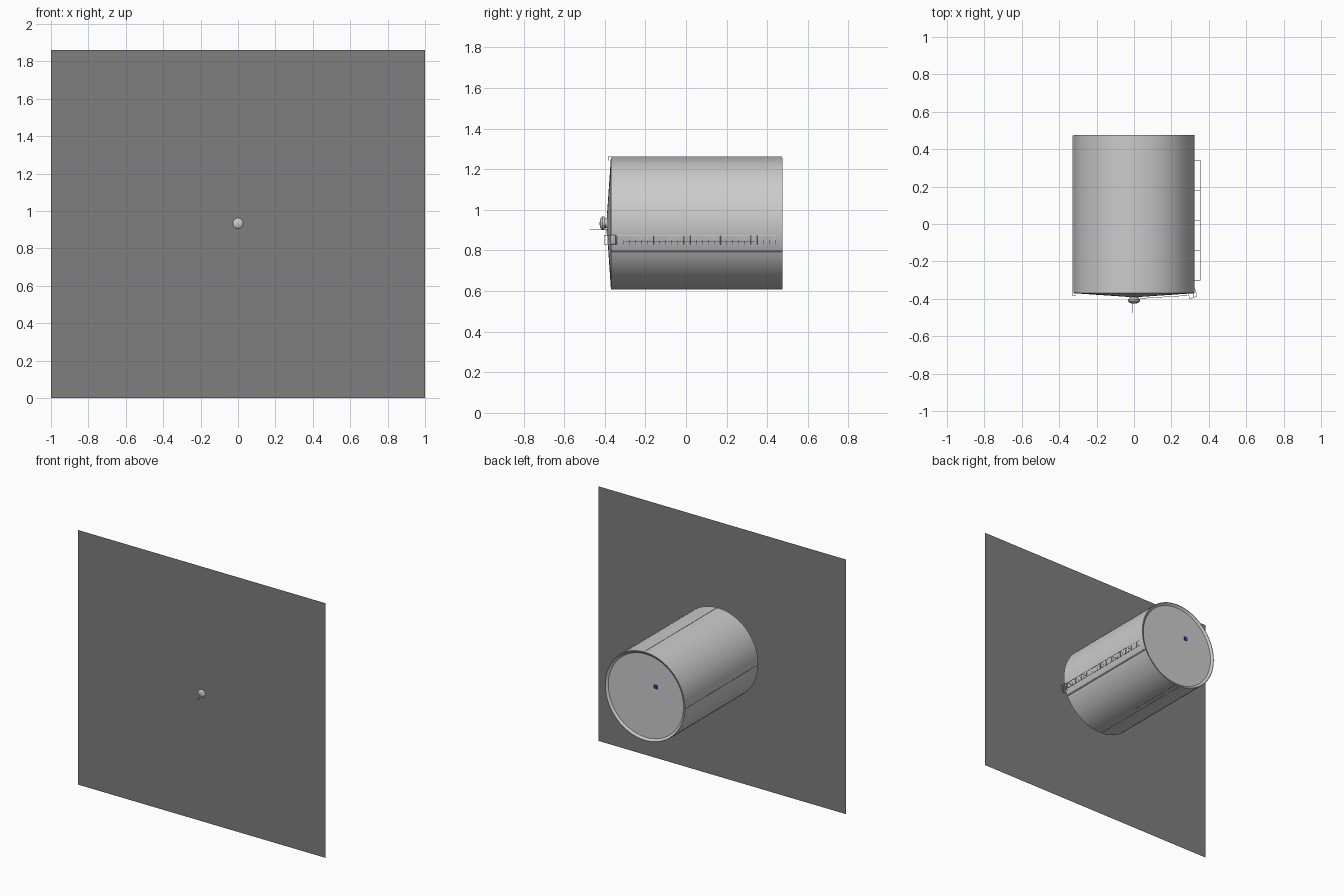
import bpy, bmesh, math
from mathutils import Vector

if "Cube" in bpy.data.objects:
    bpy.data.objects.remove(bpy.data.objects["Cube"])

CZ, R = 0.934, 0.324          # tank axis height and radius


def finish(name, bm, smooth=True, color=None):
    me = bpy.data.meshes.new(name)
    bm.normal_update()
    bm.to_mesh(me)
    bm.free()
    ob = bpy.data.objects.new(name, me)
    bpy.context.collection.objects.link(ob)
    if smooth:
        bpy.ops.object.select_all(action='DESELECT')
        ob.select_set(True)
        bpy.context.view_layer.objects.active = ob
        bpy.ops.object.shade_smooth_by_angle(angle=math.radians(30))
    if color:
        mat = bpy.data.materials.new(name + "_colour")
        mat.diffuse_color = (*color, 1)
        mat.use_nodes = True
        mat.node_tree.nodes["Principled BSDF"].inputs["Base Color"].default_value = mat.diffuse_color
        me.materials.append(mat)
    return ob


def lathe(name, profile, n=64):
    """Revolve (radius, y) pairs around the tank axis."""
    bm = bmesh.new()
    vs = [bm.verts.new((r, y, CZ)) for r, y in profile]
    es = [bm.edges.new(p) for p in zip(vs, vs[1:])]
    bmesh.ops.spin(bm, geom=vs + es, cent=(0, 0, CZ), axis=(0, 1, 0),
                   angle=2 * math.pi, steps=n)
    bmesh.ops.remove_doubles(bm, verts=bm.verts, dist=1e-5)
    bmesh.ops.recalc_face_normals(bm, faces=bm.faces)
    return finish(name, bm)


def tubes(name, paths, r=0.002, sides=8):
    """Round bars along several straight-segment paths, in one object."""
    bm = bmesh.new()
    for path in paths:
        for a, b in zip(path, path[1:]):
            a, b = Vector(a), Vector(b)
            m = (b - a).to_track_quat('Z', 'Y').to_matrix().to_4x4()
            m.translation = (a + b) / 2
            bmesh.ops.create_cone(bm, cap_ends=True, segments=sides, radius1=r,
                                  radius2=r, depth=(b - a).length, matrix=m)
    return finish(name, bm)


def around(angle, r, y):
    """Point on a circle about the tank axis, 0 degrees = +x."""
    a = math.radians(angle)
    return (r * math.cos(a), y, CZ + r * math.sin(a))


# Back panel, a single dark flat sheet
bm = bmesh.new()
bm.faces.new([bm.verts.new(p) for p in
              ((-1, -0.418, 0), (1, -0.418, 0), (1, -0.418, 1.86), (-1, -0.418, 1.86))])
finish("flat_panel", bm, False, (0.21, 0.21, 0.21))

# Tank shell with conical roof and a slightly dished base
lathe("tank_shell", [(0, -0.392), (R, -0.370), (R, 0.475), (R - 0.004, 0.475),
                     (R - 0.020, 0.463), (0, 0.463)])

# Roof vent cap with neck
lathe("vent_neck", [(0, -0.402), (0.024, -0.402), (0.024, -0.388)], 32)
lathe("vent_cap", [(0, -0.426), (0.020, -0.423), (0.028, -0.418), (0.033, -0.412),
                   (0.033, -0.402), (0, -0.402)], 32)

# Thin rod standing out of the roof
tubes("roof_rod", [[(-0.01, -0.39, 0.902), (-0.01, -0.475, 0.902)]], 0.001)

# Pipes running down the shell, bent over the roof edge
tubes("shell_pipes", [[around(a, R - 0.015, -0.381), around(a, R + 0.006, -0.381),
                       around(a, R + 0.006, 0.474)]
                      for a in (90, 180)], 0.001)
tubes("shell_side_pipes", [[around(a, R + 0.001, -0.37), around(a, R + 0.001, 0.474)]
                           for a in (-24.8, -25.8)], 0.002)
tubes("drain_pipes", [[around(-86, R + 0.003, 0.05), around(-86, R + 0.003, 0.474)],
                      [around(-92, R + 0.002, -0.37), around(-92, R + 0.002, 0.474)]], 0.001)

# Ladder: two rails lying close to the shell, with rungs
rails = [[(0.319, -0.39, z), (0.319, 0.44, z)] for z in (0.832, 0.872)]
rungs = []
for i in range(28):
    y = -0.37 + i * 0.03
    rungs.append([(0.319, y, 0.830), (0.319, y, 0.874)])
tubes("ladder_rails", rails, 0.0009)
tubes("ladder_rungs", rungs, 0.0013)

# Level gauge line held off the shell
gauge = [[(0.355, -0.30, 0.845), (0.355, 0.34, 0.845)]]
gauge += [[(0.305, -0.30 + i * 0.16, 0.845), (0.355, -0.30 + i * 0.16, 0.845)] for i in range(5)]
tubes("gauge_line", gauge, 0.0009)

# Tilted landing frame at the ladder head and guide wire to the vent
frame = []
corners = [(0.285, -0.362), (0.325, -0.345), (0.337, -0.385), (0.300, -0.402)]
for z in (0.830, 0.875):
    ring = [(x, y, z) for x, y in corners]
    frame.append(ring + ring[:1])
frame += [[(x, y, 0.830), (x, y, 0.875)] for x, y in corners]
tubes("landing_frame", frame, 0.0012)
tubes("roof_guide", [[(0.03, -0.398, 0.925), (0.29, -0.382, 0.85)]], 0.0012)

# Small blue fitting on the tank base
bm = bmesh.new()
bmesh.ops.create_cube(bm, size=0.028)
for v in bm.verts:
    v.co = (v.co.x - 0.078, v.co.y * 0.15 + 0.464, v.co.z + 1.02)
finish("base_fitting", bm, False, (0.03, 0.03, 0.45))
